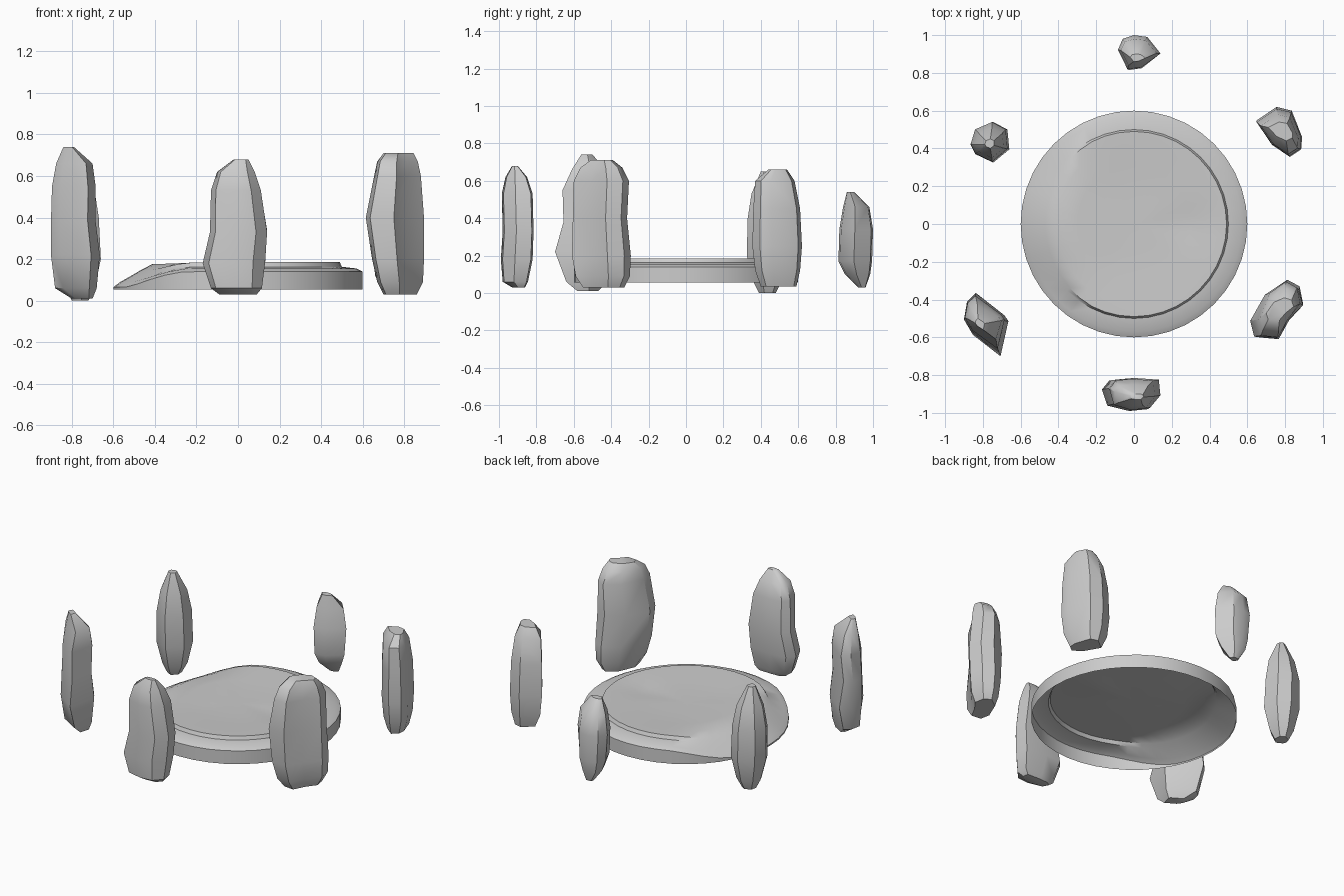
import bpy, bmesh, math


def finish(name, bm, angle):
    bmesh.ops.recalc_face_normals(bm, faces=bm.faces[:])
    mesh = bpy.data.meshes.new(name)
    bm.to_mesh(mesh)
    bm.free()
    ob = bpy.data.objects.new(name, mesh)
    bpy.context.collection.objects.link(ob)
    bpy.ops.object.select_all(action='DESELECT')
    bpy.context.view_layer.objects.active = ob
    ob.select_set(True)
    bpy.ops.object.shade_smooth_by_angle(angle=math.radians(angle))
    return ob


def bridge(bm, a, b):
    n = len(a)
    for i in range(n):
        bm.faces.new((a[i], a[(i + 1) % n], b[(i + 1) % n], b[i]))


def stone(name, plan, levels):
    """Loft an outline through levels of (z, x min, x max, y min, y max)."""
    xs, ys = [p[0] for p in plan], [p[1] for p in plan]
    unit = [((x - min(xs)) / (max(xs) - min(xs)), (y - min(ys)) / (max(ys) - min(ys)))
            for x, y in plan]
    bm = bmesh.new()
    rings = [[bm.verts.new((x0 + u * (x1 - x0), y0 + v * (y1 - y0), z)) for u, v in unit]
             for z, x0, x1, y0, y1 in levels]
    for a, b in zip(rings, rings[1:]):
        bridge(bm, a, b)
    bm.faces.new(rings[0])
    bm.faces.new(rings[-1])
    finish(name, bm, 38)


# Standing stones
stone("front_stone",
      [(-.17, -.87), (-.13, -.82), (-.02, -.81), (.13, -.82), (.14, -.91), (.08, -.98), (-.02, -.99), (-.14, -.96)],
      [(.03, -.09, .09, -.93, -.86), (.06, -.13, .115, -.98, -.845), (.18, -.17, .13, -.99, -.82),
       (.33, -.135, .14, -.98, -.815), (.53, -.13, .11, -.985, -.82), (.62, -.10, .08, -.965, -.85),
       (.68, -.02, .05, -.93, -.90)])
stone("front_right_stone",
      [(.62, -.5), (.64, -.59), (.75, -.6), (.81, -.5), (.89, -.41), (.87, -.32), (.80, -.285), (.695, -.35)],
      [(.03, .70, .86, -.55, -.33), (.09, .67, .89, -.59, -.30), (.2, .645, .895, -.61, -.295),
       (.4, .615, .895, -.605, -.315), (.6, .655, .88, -.60, -.305), (.67, .67, .865, -.565, -.34),
       (.71, .70, .845, -.51, -.39)])
stone("back_right_stone",
      [(.645, .545), (.755, .62), (.835, .60), (.89, .46), (.885, .395), (.825, .355), (.73, .42)],
      [(.035, .70, .85, .40, .59), (.12, .66, .88, .37, .61), (.25, .645, .89, .355, .62),
       (.45, .65, .885, .36, .61), (.6, .67, .87, .37, .58), (.66, .71, .84, .44, .54)])
stone("back_stone",
      [(-.085, .92), (-.035, .815), (.04, .825), (.14, .9), (.07, .99), (0, 1), (-.06, .98)],
      [(.03, 0, .06, .92, .96), (.1, -.05, .10, .85, .985), (.17, -.07, .13, .815, .995),
       (.34, -.085, .14, .82, 1.0), (.46, -.07, .12, .84, .98), (.54, -.02, .06, .86, .90)])
stone("back_left_stone",
      [(-.865, .42), (-.84, .5), (-.745, .54), (-.67, .5), (-.66, .395), (-.745, .325), (-.84, .37)],
      [(0, -.80, -.72, .39, .48), (.06, -.83, -.69, .36, .51), (.2, -.865, -.66, .325, .54),
       (.4, -.865, -.67, .33, .54), (.53, -.84, -.69, .35, .51), (.65, -.79, -.74, .40, .45)])
stone("front_left_stone",
      [(-.835, -.365), (-.69, -.48), (-.67, -.51), (-.71, -.69), (-.85, -.58), (-.895, -.5), (-.88, -.41)],
      [(.01, -.80, -.70, -.58, -.47), (.06, -.88, -.68, -.64, -.42), (.22, -.90, -.665, -.70, -.365),
       (.38, -.90, -.685, -.655, -.40), (.55, -.895, -.685, -.66, -.38), (.66, -.875, -.70, -.61, -.43),
       (.74, -.84, -.79, -.56, -.50)])

# Round dais: open underneath, stepped rim, worn to a ramp on the left side
SEG = 40
STEP = [(.6, .055), (.6, .14), (.57, .155), (.50, .163), (.49, .185), (.42, .183), (.30, .176), (.15, .172)]
RAMP = [(.6, .055), (.6, .065), (.57, .088), (.50, .128), (.47, .146), (.41, .177), (.30, .178), (.15, .174)]


def wear(t):
    off = abs(math.degrees(t) - 180)
    k = min(1, max(0, (68 - off) / 45))
    return k * k * (3 - 2 * k)


bm = bmesh.new()
rings = []
for (rs, zs), (rr, zr) in zip(STEP, RAMP):
    ring = []
    for i in range(SEG):
        t = 2 * math.pi * i / SEG
        w = wear(t)
        r, z = rs + (rr - rs) * w, zs + (zr - zs) * w
        x, y = r * math.cos(t), r * math.sin(t)
        # shallow hollow worn into the top
        if r < .45:
            z -= .012 * math.exp(-((x - .3) ** 2 + y ** 2) / .01)
        ring.append(bm.verts.new((x, y, z)))
    rings.append(ring)
for a, b in zip(rings, rings[1:]):
    bridge(bm, a, b)
centre = bm.verts.new((0, 0, .172))
for i in range(SEG):
    bm.faces.new((rings[-1][i], rings[-1][(i + 1) % SEG], centre))
finish("round_dais", bm, 40)
